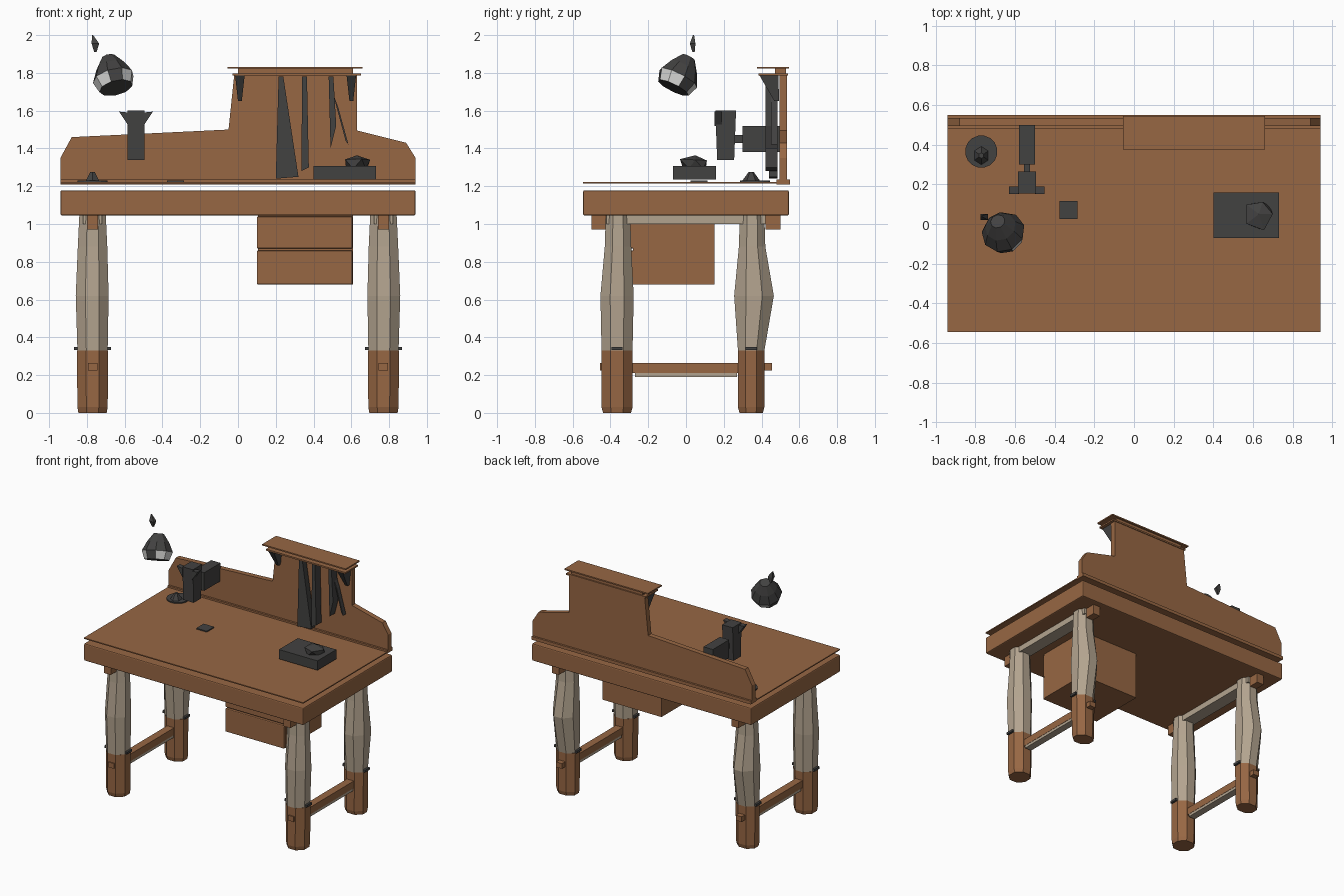
import bpy, bmesh, math, random
from mathutils import Vector

random.seed(4)
cube = bpy.data.objects.get("Cube")
if cube:
    bpy.data.objects.remove(cube)


def material(name, rgb):
    m = bpy.data.materials.new(name)
    m.use_nodes = True
    m.diffuse_color = (*rgb, 1)
    m.node_tree.nodes["Principled BSDF"].inputs["Base Color"].default_value = (*rgb, 1)
    return m


WOOD = material("brown wood", (0.31, 0.135, 0.057))
PALE = material("pale wood", (0.45, 0.37, 0.275))
IRON = material("dark iron", (0.055, 0.054, 0.053))
LIGHT = material("lamp white", (0.68, 0.68, 0.66))


def finish(name, bm, *mats):
    bmesh.ops.recalc_face_normals(bm, faces=bm.faces[:])
    me = bpy.data.meshes.new(name)
    bm.to_mesh(me)
    bm.free()
    for m in mats:
        me.materials.append(m)
    ob = bpy.data.objects.new(name, me)
    bpy.context.collection.objects.link(ob)
    return ob


def box(name, lo, hi, mat, bevel=0.0):
    bm = bmesh.new()
    bmesh.ops.create_cube(bm, size=1)
    for v in bm.verts:
        v.co = Vector([(a + b) / 2 + c * (b - a) for a, b, c in zip(lo, hi, v.co)])
    ob = finish(name, bm, mat)
    if bevel:
        mod = ob.modifiers.new("edge", "BEVEL")
        mod.width, mod.segments = bevel, 2
    return ob


def board(name, outline, y0, y1, mat):
    """Upright plate: an x-z outline pushed from y0 to y1."""
    bm = bmesh.new()
    face = bm.faces.new([bm.verts.new((x, y0, z)) for x, z in outline])
    new = bmesh.ops.extrude_face_region(bm, geom=[face])["geom"]
    for v in new:
        if isinstance(v, bmesh.types.BMVert):
            v.co.y = y1
    return finish(name, bm, mat)


def loft(name, rings, mats, sides=8, rule=None):
    """Rings of (x, y, z, half width, half depth), capped at both ends."""
    bm = bmesh.new()
    grow = 1 / math.cos(math.pi / sides)
    loops = []
    for x, y, z, rx, ry in rings:
        angles = [(i + 0.5) * math.tau / sides for i in range(sides)]
        loops.append([bm.verts.new((x + math.cos(a) * rx * grow, y + math.sin(a) * ry * grow, z))
                      for a in angles])
    for r, (a, b) in enumerate(zip(loops, loops[1:])):
        for i in range(sides):
            j = (i + 1) % sides
            f = bm.faces.new((a[i], a[j], b[j], b[i]))
            if rule:
                f.material_index = rule(r, i)
    bm.faces.new(loops[0])
    bm.faces.new(loops[-1])
    return finish(name, bm, *mats)


def rock(name, centre, size, mat):
    bm = bmesh.new()
    bmesh.ops.create_icosphere(bm, subdivisions=1, radius=1)
    for v in bm.verts:
        k = random.uniform(0.7, 1.1)
        v.co = Vector([c + s * k * p for c, s, p in zip(centre, size, v.co)])
    return finish(name, bm, mat)


# Worktop: thick slab with a thin sheet floating just above it
box("worktop_slab", (-0.94, -0.545, 1.045), (0.94, 0.545, 1.178), WOOD, 0.008)
box("worktop_sheet", (-0.94, -0.545, 1.214), (0.94, 0.54, 1.222), WOOD)

# Back board with a raised centre, a rear trim and a double cap
outline = [(-0.94, 1.21), (0.94, 1.21), (0.94, 1.35), (0.89, 1.43), (0.63, 1.495),
           (0.63, 1.79), (-0.02, 1.79), (-0.05, 1.5), (-0.88, 1.46), (-0.94, 1.35)]
board("back_board", outline, 0.495, 0.535, WOOD)
box("back_foot_trim", (-0.94, 0.48, 1.21), (0.94, 0.55, 1.235), WOOD)
box("cap_lower", (-0.03, 0.385, 1.785), (0.65, 0.54, 1.797), WOOD)
box("cap_upper", (-0.055, 0.375, 1.822), (0.66, 0.545, 1.832), WOOD)
box("cap_core", (0.0, 0.47, 1.797), (0.61, 0.53, 1.822), WOOD)

# Brackets and hanging tools in front of the board
for x in (0.01, 0.6):
    loft("cap_bracket", [(x, 0.48, 1.65, 0.01, 0.012), (x, 0.44, 1.785, 0.025, 0.05)], [IRON], 4)
board("saw_blade", [(0.215, 1.78), (0.24, 1.78), (0.32, 1.25), (0.2, 1.24)], 0.44, 0.485, IRON)
board("chisel", [(0.34, 1.78), (0.365, 1.78), (0.375, 1.3), (0.335, 1.28)], 0.42, 0.485, IRON)
board("file", [(0.48, 1.78), (0.505, 1.78), (0.52, 1.52), (0.49, 1.4)], 0.42, 0.485, IRON)
board("hook", [(0.5, 1.7), (0.53, 1.62), (0.585, 1.42), (0.57, 1.44)], 0.45, 0.485, IRON)

# Vise: tilted jaw with flared ears, and a rear block reaching the board
loft("vise_jaw", [(-0.54, 0.21, 1.34, 0.045, 0.045), (-0.54, 0.21, 1.6, 0.045, 0.055)], [IRON], 4)
box("vise_block", (-0.58, 0.3, 1.38), (-0.5, 0.5, 1.52), IRON)
box("vise_screw", (-0.555, 0.24, 1.43), (-0.525, 0.31, 1.47), IRON)
for s in (-1, 1):
    x = -0.54
    board("vise_ear", [(x + s * 0.04, 1.59), (x + s * 0.09, 1.595), (x + s * 0.04, 1.52)],
          0.15, 0.19, IRON)

# Small items on the worktop
box("tray", (0.4, -0.07, 1.235), (0.73, 0.16, 1.308), IRON)
rock("tray_scraps", (0.63, 0.05, 1.315), (0.085, 0.09, 0.06), IRON)
box("loose_plate", (-0.375, 0.025, 1.222), (-0.285, 0.115, 1.23), IRON)

# Lamp: round base, stub, and a tilted faceted shade with a finial
loft("lamp_base", [(-0.77, 0.365, 1.222, 0.08, 0.08), (-0.77, 0.365, 1.23, 0.08, 0.08)], [IRON], 16)
loft("lamp_stub", [(-0.77, 0.345, 1.23, 0.035, 0.04), (-0.77, 0.345, 1.275, 0.012, 0.012)], [IRON], 6)
shade = loft("lamp_shade",
             [(0, 0, -0.085, 0.085, 0.085), (0, 0, -0.025, 0.105, 0.105),
              (0, 0, 0.04, 0.075, 0.075), (0, 0, 0.1, 0.035, 0.035)],
             [IRON, LIGHT], 9, lambda r, i: 1 if r == 0 and i % 3 else 0)
shade.location = (-0.665, -0.03, 1.795)
shade.rotation_euler = (-0.45, -0.25, 0)
loft("lamp_finial", [(-0.755, 0.04, 1.91, 0.006, 0.006), (-0.755, 0.035, 1.955, 0.02, 0.015),
                     (-0.77, 0.04, 2.0, 0.003, 0.003)], [IRON], 4)

# Hanging drawer unit with two fronts
box("drawer_case", (0.105, -0.28, 0.68), (0.61, 0.15, 1.045), WOOD)
for z0, z1 in ((0.68, 0.86), (0.87, 1.04)):
    box("drawer_front", (0.1, -0.3, z0), (0.605, -0.275, z1), WOOD, 0.006)

# Legs: brown feet, pale swelling uppers, small iron collars
for s in (-1, 1):
    x = s * 0.77
    for y, side in ((-0.365, "front"), (0.345, "back")):
        d = 0.082 if y < 0 else 0.07
        swell = 0.088 if y < 0 else 0.105
        loft(side + "_leg_foot", [(x, y, 0, 0.075, d - 0.008), (x, y, 0.03, 0.08, d),
                                  (x, y, 0.33, 0.083, d)], [WOOD])
        mid = y if y < 0 else y + 0.015
        loft(side + "_leg_upper", [(x, y, 0.33, 0.08, d), (x + s * 0.002, mid, 0.62, 0.087, swell),
                                   (x, y + 0.005, 0.88, 0.078, 0.07),
                                   (x, y + 0.005, 1.045, 0.07, 0.065)], [PALE])
        for dx in (-0.085, 0.085):
            box("leg_bolt", (x + dx - 0.012, y - 0.03, 0.332), (x + dx + 0.012, y + 0.03, 0.35), IRON)
        # Pegs at the outer ends of the stretcher
        e = -1 if y < 0 else 1
        box("stretcher_peg", (x - 0.025, min(e * 0.4, e * 0.455), 0.225),
            (x + 0.025, max(e * 0.4, e * 0.455), 0.265), WOOD)
        box("rail_end", (x - 0.03, min(e * 0.42, e * 0.5), 0.97),
            (x + 0.03, max(e * 0.42, e * 0.5), 1.045), WOOD)
    box("stretcher", (x - 0.03, -0.3, 0.21), (x + 0.03, 0.3, 0.265), WOOD)
    box("stretcher_underside", (x - 0.028, -0.27, 0.19), (x + 0.028, 0.27, 0.21), PALE)
    box("top_rail", (x - 0.05, -0.42, 1.0), (x + 0.05, 0.42, 1.046), PALE)
